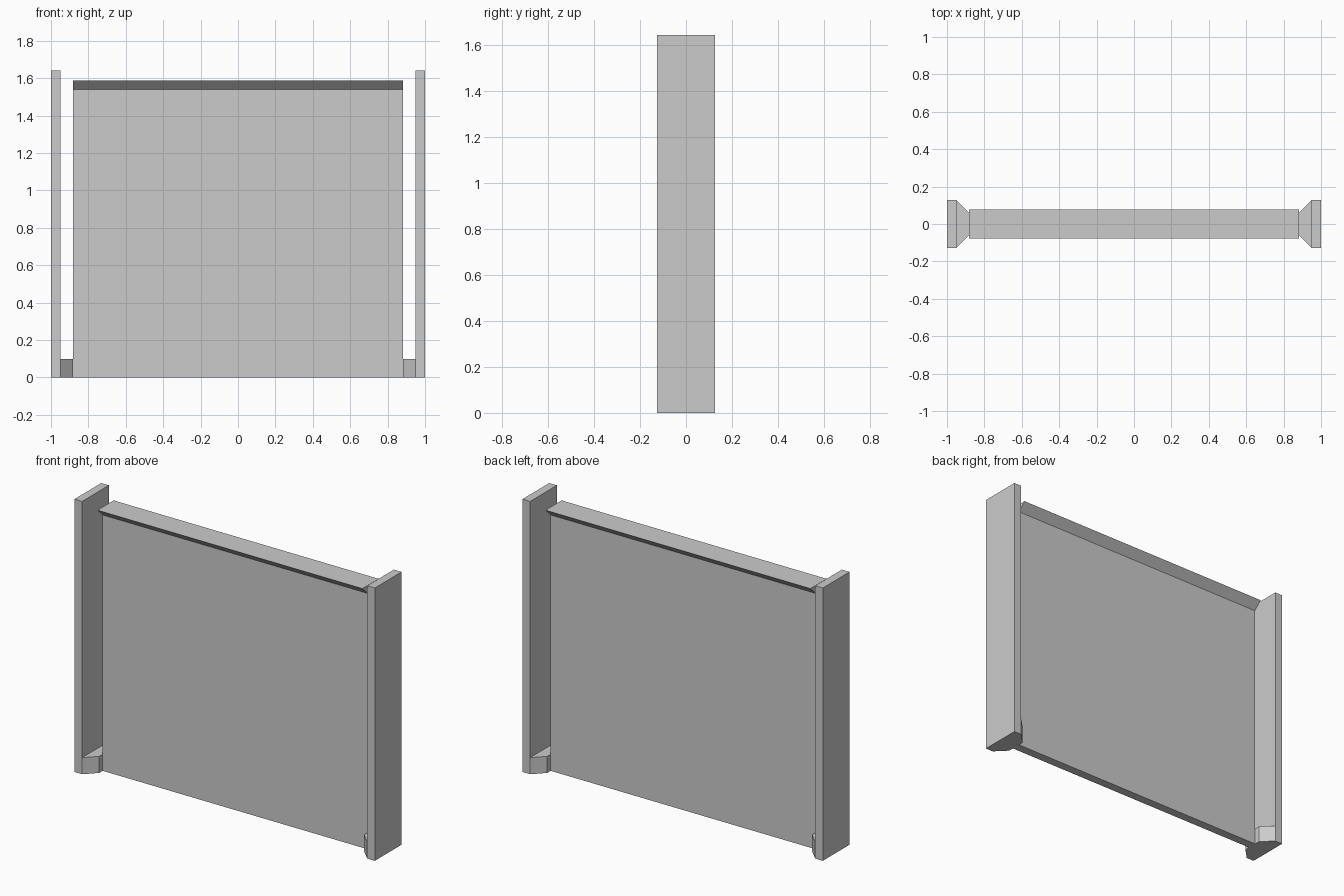
import bpy
import bmesh
from mathutils import Vector

cube = bpy.data.objects.get("Cube")
if cube:
    bpy.data.objects.remove(cube, do_unlink=True)

# Single plain grey
grey = bpy.data.materials.new("plain grey")
grey.use_nodes = True
colour = (0.6, 0.6, 0.6, 1)
grey.diffuse_color = colour
grey.node_tree.nodes["Principled BSDF"].inputs["Base Color"].default_value = colour

POST_OUT, POST_IN, PANEL_END = 1.0, 0.949, 0.882
POST_HALF, BRACKET_HALF, CAP_HALF, PANEL_HALF = 0.127, 0.06, 0.077, 0.027
POST_TOP, BRACKET_TOP, CAP_TOP, PANEL_TOP = 1.642, 0.1, 1.588, 1.54


def prism(name, profile, sweep):
    """Sweep a closed 3D profile along a vector into a solid."""
    bm = bmesh.new()
    face = bm.faces.new([bm.verts.new(p) for p in profile])
    swept = bmesh.ops.extrude_face_region(bm, geom=[face])["geom"]
    moved = [v for v in swept if isinstance(v, bmesh.types.BMVert)]
    bmesh.ops.translate(bm, verts=moved, vec=Vector(sweep))
    bmesh.ops.recalc_face_normals(bm, faces=bm.faces)
    mesh = bpy.data.meshes.new(name)
    bm.to_mesh(mesh)
    bm.free()
    mesh.materials.append(grey)
    obj = bpy.data.objects.new(name, mesh)
    bpy.context.collection.objects.link(obj)
    return obj


# Thin panel whose top edge flares out into a flat ledge
half = [(PANEL_HALF, 0), (PANEL_HALF, PANEL_TOP), (CAP_HALF, CAP_TOP)]
section = half + [(-y, z) for y, z in reversed(half)]
prism("panel", [(-PANEL_END, y, z) for y, z in section], (2 * PANEL_END, 0, 0))

for side, s in (("left", 1), ("right", -1)):
    # Upright end post
    post = [(POST_IN, -POST_HALF), (POST_OUT, -POST_HALF),
            (POST_OUT, POST_HALF), (POST_IN, POST_HALF)]
    prism(side + "_post", [(s * x, y, 0) for x, y in post], (0, 0, POST_TOP))
    # Tapered foot bracket joining the post to the panel
    foot = [(POST_IN, -POST_HALF), (POST_IN, POST_HALF),
            (PANEL_END, BRACKET_HALF), (PANEL_END, -BRACKET_HALF)]
    prism(side + "_foot_bracket", [(s * x, y, 0) for x, y in foot], (0, 0, BRACKET_TOP))
